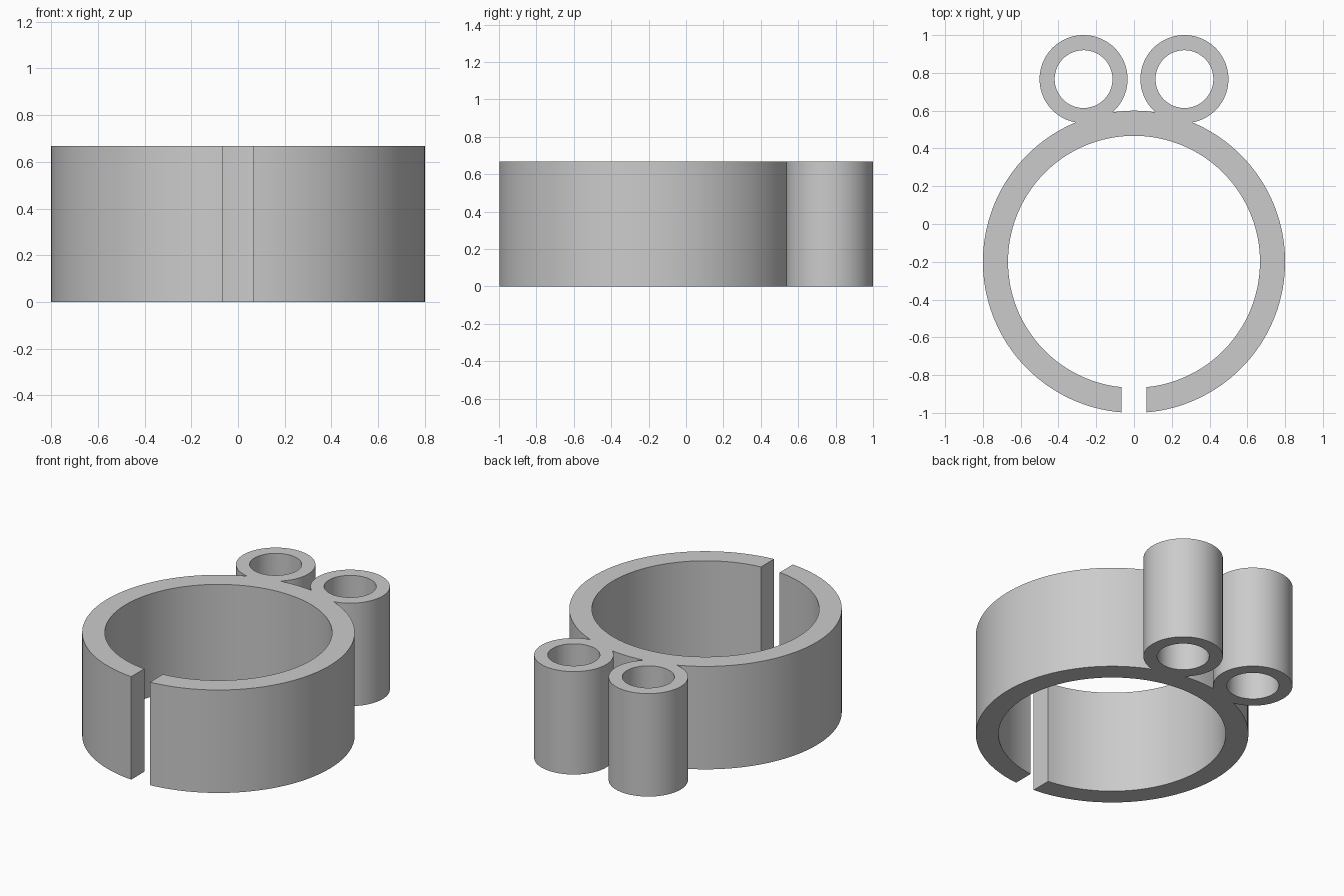
import bpy, bmesh, math

cube = bpy.data.objects.get("Cube")
if cube:
    bpy.data.objects.remove(cube, do_unlink=True)

HEIGHT = 0.667
RING, RING_OUT, RING_IN = (0.0, -0.2), 0.8, 0.667
TUBE, TUBE_OUT, TUBE_IN = (0.267, 0.767), 0.233, 0.153
HALF_GAP = 0.067


def arc(centre, radius, start, end):
    """Points along an arc, both ends included."""
    steps = max(2, round(abs(end - start) / math.radians(2.5)))
    return [(centre[0] + radius * math.cos(start + (end - start) * i / steps),
             centre[1] + radius * math.sin(start + (end - start) * i / steps))
            for i in range(steps + 1)]


def mirrored(points):
    return [(-x, y) for x, y in reversed(points)]


def add_loop(bm, points):
    verts = [bm.verts.new((x, y, 0)) for x, y in points]
    for a, b in zip(verts, verts[1:] + verts[:1]):
        bm.edges.new((a, b))


# Where the tube's outer wall meets the ring's outer wall
dx, dy = TUBE[0] - RING[0], TUBE[1] - RING[1]
dist, toward = math.hypot(dx, dy), math.atan2(dy, dx)
ring_spread = math.acos((dist**2 + RING_OUT**2 - TUBE_OUT**2) / (2 * dist * RING_OUT))
tube_spread = math.acos((dist**2 + TUBE_OUT**2 - RING_OUT**2) / (2 * dist * TUBE_OUT))
back = toward + math.pi
top = math.pi / 2

# Half outline: inner wall to the gap, outer wall, tube, then the bridge at the middle
half = arc(RING, RING_IN, top, math.asin(HALF_GAP / RING_IN) - top)
half += arc(RING, RING_OUT, math.asin(HALF_GAP / RING_OUT) - top, toward - ring_spread)
half += arc(TUBE, TUBE_OUT, back + tube_spread, back + math.tau - tube_spread)[1:]
half += arc(RING, RING_OUT, toward + ring_spread, top)[1:]

# Full outline with a round bore through each tube
bm = bmesh.new()
add_loop(bm, half + mirrored(half)[1:-1])
bore = arc(TUBE, TUBE_IN, 0, math.tau)[:-1]
add_loop(bm, bore)
add_loop(bm, mirrored(bore))
bmesh.ops.triangle_fill(bm, use_beauty=True, use_dissolve=False, edges=bm.edges[:])

# Extrude to full height
raised = bmesh.ops.extrude_face_region(bm, geom=bm.faces[:], use_keep_orig=True)
bmesh.ops.translate(bm, vec=(0, 0, HEIGHT),
                    verts=[g for g in raised["geom"] if isinstance(g, bmesh.types.BMVert)])
bmesh.ops.recalc_face_normals(bm, faces=bm.faces[:])

mesh = bpy.data.meshes.new("split_ring_clip")
bm.to_mesh(mesh)
bm.free()
clip = bpy.data.objects.new("split_ring_clip", mesh)
bpy.context.collection.objects.link(clip)

# Plain grey material
grey = bpy.data.materials.new("light_grey")
grey.use_nodes = True
colour = (0.6, 0.6, 0.6, 1)
grey.diffuse_color = colour
grey.node_tree.nodes["Principled BSDF"].inputs["Base Color"].default_value = colour
mesh.materials.append(grey)

# Smooth round walls, sharp rims
bpy.ops.object.select_all(action="DESELECT")
clip.select_set(True)
bpy.context.view_layer.objects.active = clip
bpy.ops.object.shade_smooth_by_angle(angle=math.radians(30))
